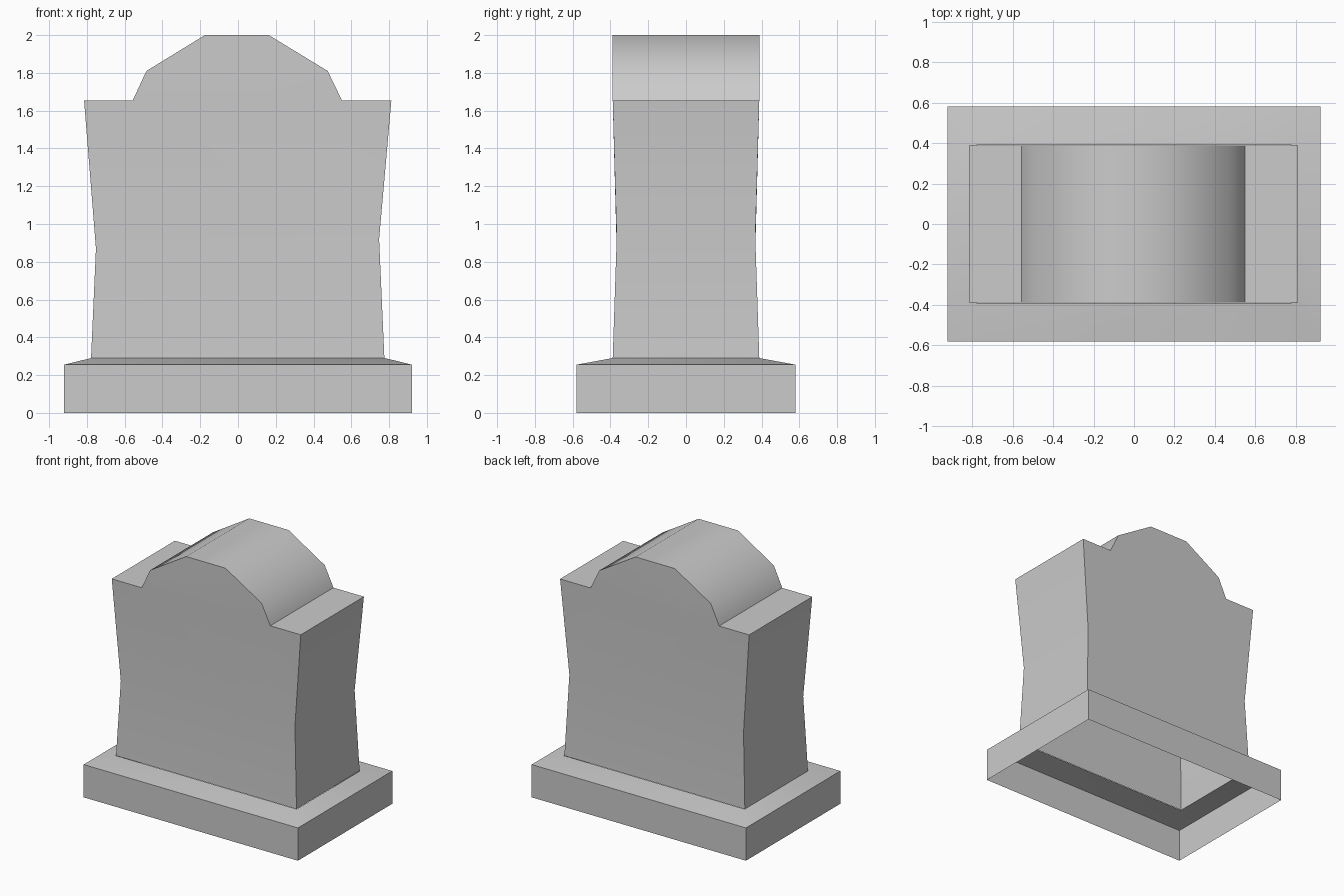
import bpy, bmesh, math

cube = bpy.data.objects.get("Cube")
if cube:
    bpy.data.objects.remove(cube)

# One stone colour
STONE = (0.6, 0.6, 0.6, 1)
stone = bpy.data.materials.new("grey_stone")
stone.use_nodes = True
stone.diffuse_color = STONE
stone.node_tree.nodes["Principled BSDF"].inputs["Base Color"].default_value = STONE


def ring(bm, left, right, depth, z_left, z_right):
    """Rectangular loop of corners, counter-clockwise from the front left."""
    return [bm.verts.new(p) for p in (
        (left, -depth, z_left), (right, -depth, z_right),
        (right, depth, z_right), (left, depth, z_left))]


def skin(bm, lower, upper):
    for i in range(4):
        j = (i + 1) % 4
        bm.faces.new((lower[i], lower[j], upper[j], upper[i]))


def finish(bm, name):
    mesh = bpy.data.meshes.new(name)
    bm.to_mesh(mesh)
    bm.free()
    obj = bpy.data.objects.new(name, mesh)
    bpy.context.collection.objects.link(obj)
    mesh.materials.append(stone)
    bpy.ops.object.select_all(action='DESELECT')
    obj.select_set(True)
    bpy.context.view_layer.objects.active = obj
    bpy.ops.object.shade_smooth_by_angle(angle=math.radians(42))
    return obj


# Plinth: hollow, open below, with a sloping upper rim
bm = bmesh.new()
loops = [ring(bm, -x, x, y, z, z) for x, y, z in
         ((0.922, 0.58, 0), (0.922, 0.58, 0.255), (0.778, 0.39, 0.29))]
for lower, upper in zip(loops, loops[1:]):
    skin(bm, lower, upper)
finish(bm, "plinth")

# Headstone: waisted slab, open below, with flat shoulders and an arched top
bm = bmesh.new()
foot = ring(bm, -0.778, 0.775, 0.388, 0.29, 0.29)
waist = ring(bm, -0.752, 0.747, 0.367, 0.87, 0.92)
skin(bm, foot, waist)

outline = [(-0.815, 1.655), (-0.557, 1.655), (-0.485, 1.81), (-0.175, 2),
           (0.163, 2), (0.475, 1.81), (0.55, 1.655), (0.812, 1.655)]
front = [bm.verts.new((x, -0.388, z)) for x, z in outline]
back = [bm.verts.new((x, 0.388, z)) for x, z in outline]

# Shoulders and arch run from front to back
for i in range(len(outline) - 1):
    bm.faces.new((front[i], front[i + 1], back[i + 1], back[i]))

# Upper slab faces, then the arch ends above the shoulders
for side, a, b in ((front, waist[0], waist[1]), (back, waist[3], waist[2])):
    bm.faces.new((a, b, side[7], side[6], side[1], side[0]))
    bm.faces.new(side[1:7])
bm.faces.new((waist[0], front[0], back[0], waist[3]))
bm.faces.new((waist[1], waist[2], back[7], front[7]))
bmesh.ops.recalc_face_normals(bm, faces=bm.faces)
finish(bm, "headstone")
